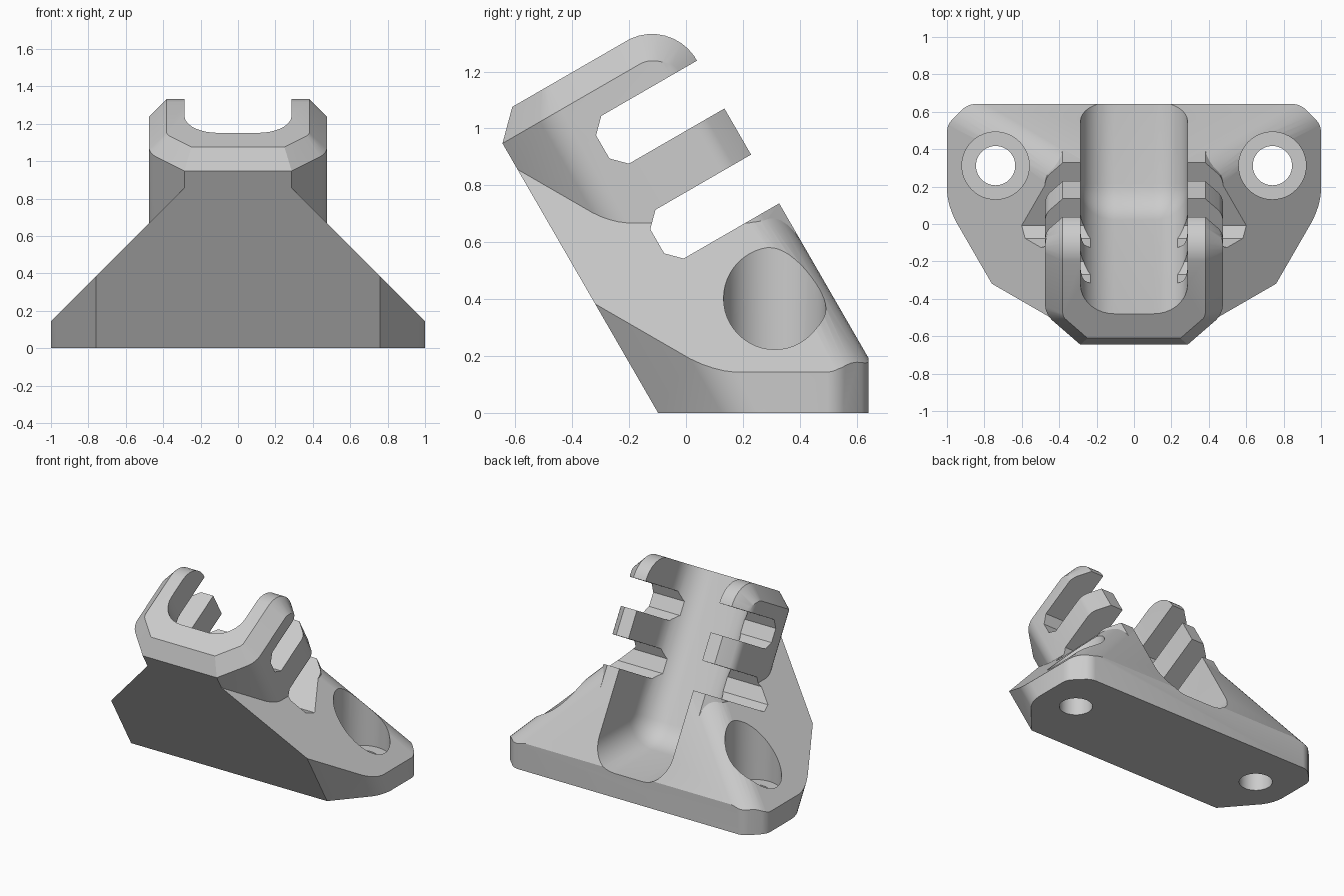
import bpy, bmesh
from math import sin, cos, pi, radians, acos
from mathutils import Vector, Matrix

cube = bpy.data.objects.get("Cube")
if cube:
    bpy.data.objects.remove(cube)

# Tilted frame: V runs up the leaning arm, U points out of its open back
X, Y, Z = Vector((1, 0, 0)), Vector((0, 1, 0)), Vector((0, 0, 1))
U = Vector((0, cos(pi / 6), sin(pi / 6)))
V = Vector((0, -sin(pi / 6), cos(pi / 6)))
FRONT, BACK, TOP, CHAMFER = 0.085, 0.652, 1.237, 0.094

grey = bpy.data.materials.new("light grey")
grey.use_nodes = True
grey.diffuse_color = (0.6, 0.6, 0.6, 1)
grey.node_tree.nodes["Principled BSDF"].inputs["Base Color"].default_value = (0.6, 0.6, 0.6, 1)


def finish(name, bm):
    bmesh.ops.recalc_face_normals(bm, faces=bm.faces)
    mesh = bpy.data.meshes.new(name)
    bm.to_mesh(mesh)
    bm.free()
    mesh.materials.append(grey)
    obj = bpy.data.objects.new(name, mesh)
    bpy.context.collection.objects.link(obj)
    return obj


def carve(name, planes):
    """Convex solid: keep n.p <= d for each plane, mirrored across x."""
    bm = bmesh.new()
    bmesh.ops.create_cube(bm, size=8)
    for n, d in planes:
        sides = [n] if abs(n.x) < 1e-6 else [n, Vector((-n.x, n.y, n.z))]
        for m in sides:
            bmesh.ops.bisect_plane(bm, geom=bm.verts[:] + bm.edges[:] + bm.faces[:],
                                   dist=1e-5, plane_co=m * (d / m.length_squared),
                                   plane_no=m.normalized(), clear_outer=True)
            bmesh.ops.holes_fill(bm, edges=bm.edges[:], sides=0)
    bmesh.ops.remove_doubles(bm, verts=bm.verts[:], dist=1e-4)
    return finish(name, bm)


def fillet(n1, d1, n2, d2, r, steps):
    """Planes tangent to a rounding of radius r between two planes."""
    d1, d2 = d1 / n1.length, d2 / n2.length
    n1, n2 = n1.normalized(), n2.normalized()
    c = n1.dot(n2)
    a, b = d1 - r, d2 - r
    centre = (n1 * (a - c * b) + n2 * (b - c * a)) / (1 - c * c)
    angle = acos(c)
    result = []
    for i in range(1, steps):
        t = angle * i / steps
        n = (n1 * sin(angle - t) + n2 * sin(t)) / sin(angle)
        result.append((n, n.dot(centre) + r))
    return result


# Mounting base with sloping shoulders, ending inside the arm
side, shoulder, rear_wall = (X, 1.0), (X + Z, 1.143), (Y, 0.641)
front_corner, rear_corner, rear = (X - U, 0.76 + FRONT), (X + Y, 1.53), (U, BACK)
base = carve("bracket", [(-Z, 0), rear_wall, (-U, FRONT), side, shoulder,
                         front_corner, rear_corner, rear, (V, 1.1)]
             + fillet(*side, *front_corner, 0.2, 5)
             + fillet(*side, *rear_corner, 0.1, 5)
             + fillet(*rear_wall, *rear_corner, 0.1, 5)
             + fillet(*shoulder, *rear, 0.19, 8))

# Leaning arm with a rounded, chamfered rim
rim = [(V, TOP)] + fillet(V, TOP, U, BACK, 0.18, 9) + [(U, BACK)]
arm_side, arm_corner = (X, 0.475), (X - U, 0.287 + FRONT)
arm_back = (U + X, BACK + arm_side[1] - CHAMFER)
corner_round = fillet(*arm_side, *arm_corner, 0.15, 5)
unit_corner = (arm_corner[0].normalized(), arm_corner[1] / arm_corner[0].length)
arm = carve("arm", [(-V, -0.2), (-U, FRONT), arm_side, arm_corner]
            + corner_round + rim
            + [(n + X, d + arm_side[1] - CHAMFER) for n, d in rim]
            + [(V + n, d + TOP - CHAMFER)
               for n, d in corner_round + [(-U, FRONT), unit_corner]]
            + fillet(*arm_side, *arm_back, 0.1, 4))


# Rounded channel down the arm, bending out through the back
def channel_profile(inset):
    u, z, r = 0.16 + inset, 0.17 + inset, 0.22 - inset
    cz = z + r
    cy = (u + r - 0.5 * cz) / U.y
    start = U * u + V * 2
    pts = [(start.y, start.z)]
    for i in range(7):
        a = radians(210 + 10 * i)
        pts.append((cy + r * cos(a), cz + r * sin(a)))
    return pts + [(1.2, z), (1.2, 2.5)]


bm = bmesh.new()
half = [(0.106 + 0.18 * sin(t), 0.18 * (1 - cos(t))) for t in [pi / 2 * i / 9 for i in range(10)]]
stations = [(-x, d) for x, d in reversed(half)] + half
rings = [[bm.verts.new((x, y, z)) for y, z in channel_profile(d)] for x, d in stations]
for r0, r1 in zip(rings, rings[1:]):
    for i in range(len(r0)):
        j = (i + 1) % len(r0)
        bm.faces.new((r0[i], r0[j], r1[j], r1[i]))
bm.faces.new(rings[0])
bm.faces.new(rings[-1])
channel = finish("channel_cutter", bm)

# Two tie slots with chamfered inner ends
slots = []
for low, high in ((0.474, 0.672), (0.859, 1.053)):
    slots.append(carve("slot_cutter", [
        (X, 1.5), (U, 1.3), (-U, -0.214), (V, high), (-V, -low),
        (V - U, high - 0.264), (-V - U, -low - 0.264)]))

# Counterbored screw holes
holes = []
for x in (-0.74, 0.74):
    for radius, bottom in ((0.105, -0.5), (0.18, 0.145)):
        bm = bmesh.new()
        bmesh.ops.create_cone(bm, cap_ends=True, segments=48, radius1=radius, radius2=radius,
                              depth=2, matrix=Matrix.Translation((x, 0.312, bottom + 1)))
        holes.append(finish("screw_hole_cutter", bm))

# Join the arm, then cut everything away
bpy.context.view_layer.objects.active = base
for tool in [arm, channel] + slots + holes:
    mod = base.modifiers.new("cut", 'BOOLEAN')
    mod.operation = 'UNION' if tool is arm else 'DIFFERENCE'
    mod.solver = 'EXACT'
    mod.object = tool
    bpy.ops.object.modifier_apply(modifier=mod.name)
    bpy.data.objects.remove(tool)

bpy.ops.object.select_all(action='DESELECT')
base.select_set(True)
bpy.ops.object.shade_smooth_by_angle(angle=radians(25))
